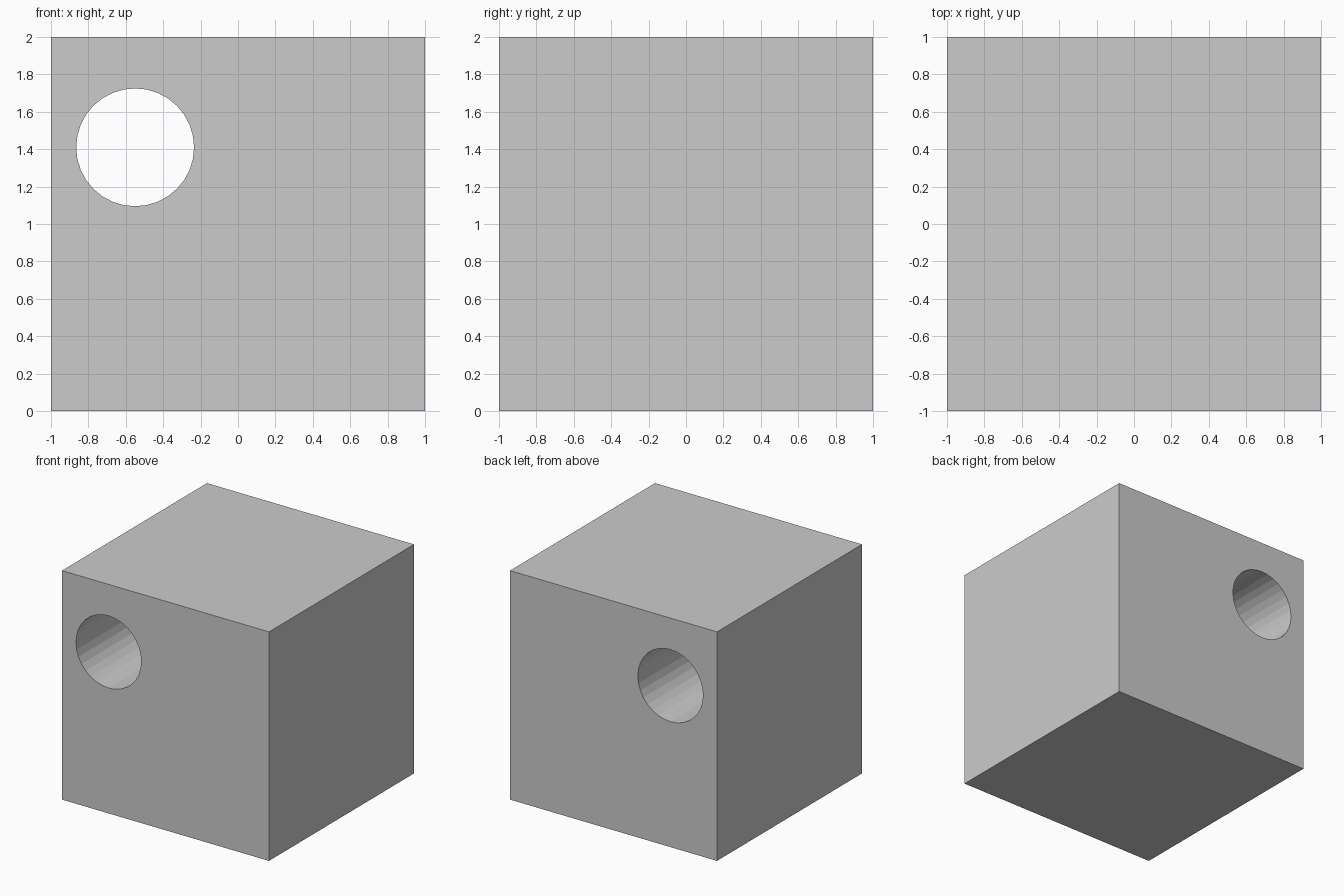
import bpy
from math import pi

if "Cube" in bpy.data.objects:
    bpy.data.objects.remove(bpy.data.objects["Cube"])

# Solid cube standing on the ground
bpy.ops.mesh.primitive_cube_add(size=2, location=(0, 0, 1))
block = bpy.context.object
block.name = "block"

# Cutter for the round hole running front to back
bpy.ops.mesh.primitive_cylinder_add(vertices=32, radius=0.315, depth=3,
                                    location=(-0.55, 0, 1.41), rotation=(pi / 2, 0, 0))
cutter = bpy.context.object
cutter.name = "hole_cutter"

# Drill the hole, then discard the cutter
drill = block.modifiers.new("round_hole", 'BOOLEAN')
drill.operation = 'DIFFERENCE'
drill.solver = 'EXACT'
drill.object = cutter
bpy.context.view_layer.objects.active = block
bpy.ops.object.modifier_apply(modifier=drill.name)
bpy.data.objects.remove(cutter, do_unlink=True)
